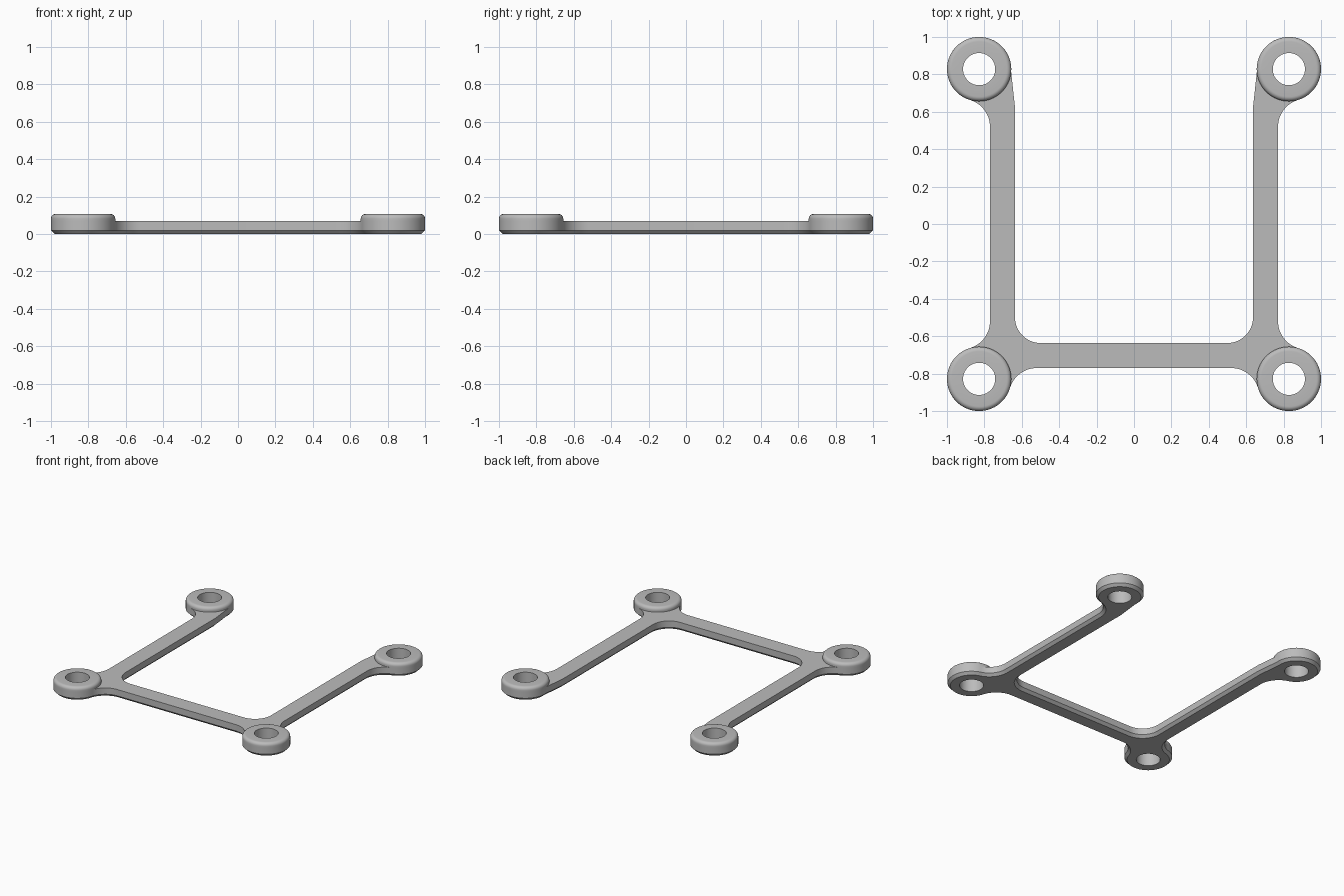
import bpy, bmesh
from math import pi, cos, sin, atan2, sqrt, radians
from mathutils import Vector

cube = bpy.data.objects.get("Cube")
if cube:
    bpy.data.objects.remove(cube)

RING, RAD, HOLE = 0.828, 0.172, 0.086      # boss centre offset, outer and hole radius
OUTER, INNER = 0.77, 0.637                 # bar edges
CHAMFER, PLATE, TOP, ROUND = 0.02, 0.07, 0.107, 0.025
FILLET = 0.15
CORNER = 0.14

grey = bpy.data.materials.new("light grey")
grey.use_nodes = True
colour = (0.5, 0.5, 0.5, 1)
grey.diffuse_color = colour
grey.node_tree.nodes["Principled BSDF"].inputs["Base Color"].default_value = colour


def arc(cx, cy, r, a0, a1, n):
    return [Vector((cx + r * cos(a0 + (a1 - a0) * i / n),
                    cy + r * sin(a0 + (a1 - a0) * i / n))) for i in range(n + 1)]


def circle(cx, cy, r, n=64):
    return arc(cx, cy, r, 0, 2 * pi, n)[:-1]


def offset(pts, d):
    """Move a closed counter-clockwise outline inwards by d."""
    out = []
    for i, p in enumerate(pts):
        a = (p - pts[i - 1]).normalized()
        b = (pts[(i + 1) % len(pts)] - p).normalized()
        m = Vector((-a.y - b.y, a.x + b.x)).normalized()
        out.append(p + m * d / max(0.5, m.dot(Vector((-a.y, a.x)))))
    return out


def loop(bm, pts, z):
    return [bm.verts.new((p.x, p.y, z)) for p in pts]


def skin(bm, a, b):
    n = len(a)
    for i in range(n):
        j = (i + 1) % n
        bm.faces.new((a[i], a[j], b[j], b[i]))


def cap(bm, loops):
    edges = []
    for vs in loops:
        for i in range(len(vs)):
            v, w = vs[i - 1], vs[i]
            edges.append(bm.edges.get((v, w)) or bm.edges.new((v, w)))
    bmesh.ops.triangle_fill(bm, use_beauty=True, use_dissolve=False, edges=edges)


def finish(bm, name):
    bmesh.ops.recalc_face_normals(bm, faces=bm.faces[:])
    mesh = bpy.data.meshes.new(name)
    bm.to_mesh(mesh)
    bm.free()
    mesh.materials.append(grey)
    ob = bpy.data.objects.new(name, mesh)
    bpy.context.collection.objects.link(ob)
    bpy.ops.object.select_all(action='DESELECT')
    ob.select_set(True)
    bpy.context.view_layer.objects.active = ob
    bpy.ops.object.shade_smooth_by_angle(angle=radians(30))
    return ob


# Right half of the outline: bar edges blended into the round ends
cy = OUTER + FILLET
cx = RING - sqrt((FILLET + RAD) ** 2 - (cy - RING) ** 2)
t = atan2(cy - RING, RING - cx)            # tangent angle of the blends
half = arc(cx, -cy, FILLET, pi / 2, t, 14)
half += arc(RING, -RING, RAD, -pi + t, pi / 2 - t, 48)[1:]
half += arc(cy, -cx, FILLET, -pi / 2 - t, -pi, 14)[1:]
half += arc(cy, cx, FILLET, pi, pi / 2 + t, 14)
half += arc(RING, RING, RAD, -pi / 2 + t, pi + 0.09, 48)[1:]
half += [Vector((INNER, 0.63))]
half += arc(INNER - CORNER, CORNER - INNER, CORNER, 0, -pi / 2, 14)
outline = half + [Vector((-p.x, p.y)) for p in reversed(half)]

centres = {"front_left": (RING, -RING), "front_right": (-RING, -RING),
           "back_left": (RING, RING), "back_right": (-RING, RING)}

# Flat U-shaped frame with a chamfered underside and four holes
bm = bmesh.new()
bottom = loop(bm, offset(outline, CHAMFER), 0)
edge = loop(bm, outline, CHAMFER)
top = loop(bm, outline, PLATE)
skin(bm, bottom, edge)
skin(bm, edge, top)
low = [loop(bm, circle(x, y, HOLE), 0) for x, y in centres.values()]
high = [loop(bm, circle(x, y, HOLE), PLATE) for x, y in centres.values()]
for a, b in zip(low, high):
    skin(bm, a, b)
cap(bm, [bottom] + low)
cap(bm, [top] + high)
finish(bm, "frame")

# Raised bosses with a rounded outer rim
for name, (x, y) in centres.items():
    bm = bmesh.new()
    profile = [(HOLE, PLATE), (HOLE, TOP)]
    profile += [(RAD - ROUND + p.x, TOP - ROUND + p.y)
                for p in arc(0, 0, ROUND, pi / 2, 0, 6)]
    profile += [(RAD, PLATE)]
    rings = [loop(bm, circle(x, y, r), z) for r, z in profile]
    for i in range(len(rings)):
        skin(bm, rings[i - 1], rings[i])
    finish(bm, name + "_boss")
